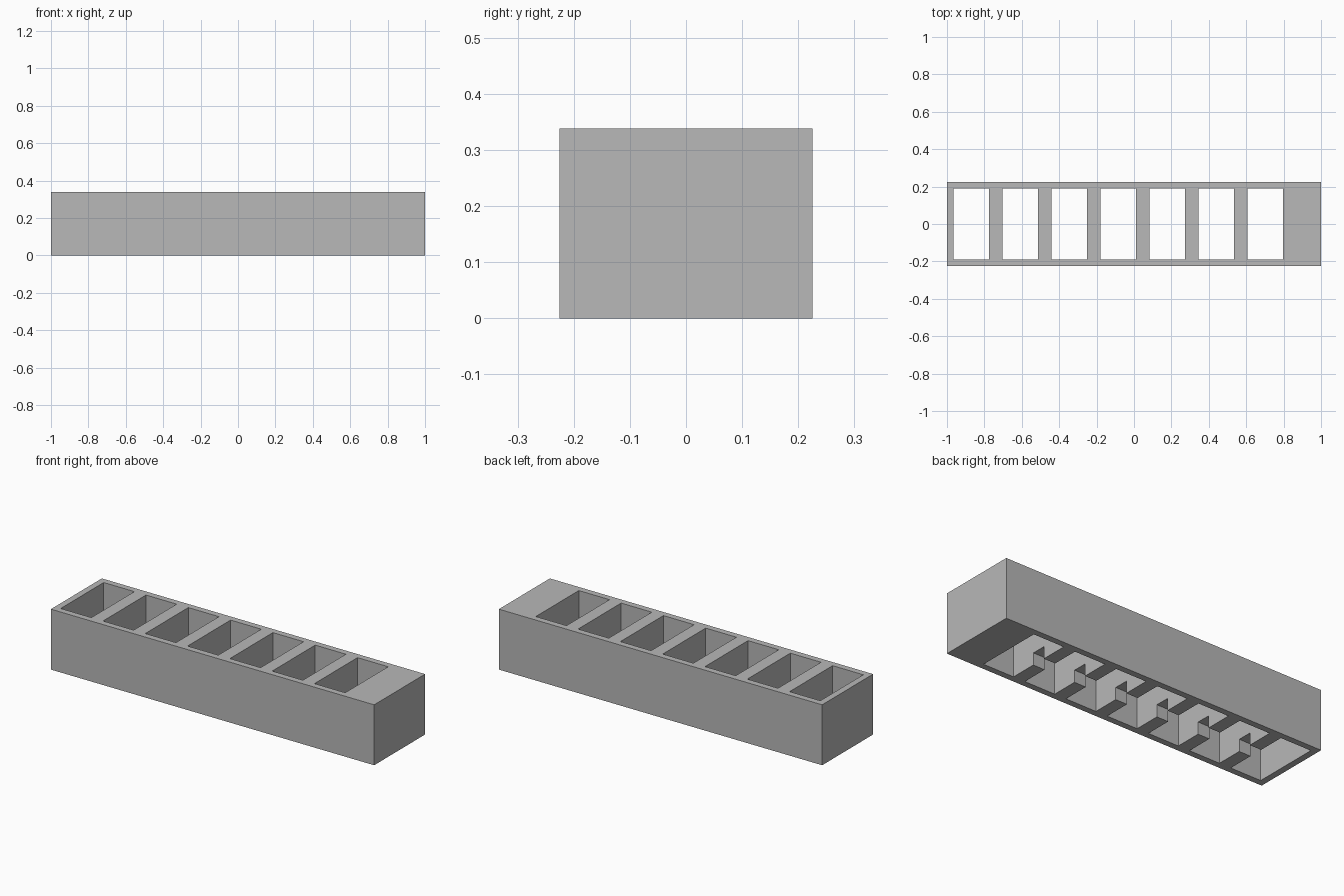
import bpy

LENGTH, DEPTH, HEIGHT = 2.0, 0.45, 0.338
HOLES, PITCH, FIRST_X = 7, 0.2617, -0.869
HOLE_W, HOLE_D = 0.19, 0.38
CHANNEL_W, CHANNEL_H = 0.08, 0.068

if "Cube" in bpy.data.objects:
    bpy.data.objects.remove(bpy.data.objects["Cube"], do_unlink=True)


def box(name, size, centre):
    """Axis-aligned box with its scale baked into the mesh."""
    bpy.ops.mesh.primitive_cube_add(size=1, location=centre)
    obj = bpy.context.object
    obj.name = name
    obj.scale = size
    bpy.ops.object.transform_apply(location=True, rotation=False, scale=True)
    return obj


def cut(target, cutter):
    """Subtract the cutter from the target, then discard it."""
    cutter.hide_render = True
    mod = target.modifiers.new("cut", "BOOLEAN")
    mod.operation = "DIFFERENCE"
    mod.solver = "EXACT"
    mod.object = cutter
    bpy.context.view_layer.objects.active = target
    bpy.ops.object.modifier_apply(modifier=mod.name)
    bpy.data.objects.remove(cutter, do_unlink=True)


# Solid block
block = box("slotted_block", (LENGTH, DEPTH, HEIGHT), (0, 0, HEIGHT / 2))

# Row of rectangular holes through the block, leaving one end solid
for i in range(HOLES):
    x = FIRST_X + i * PITCH
    cut(block, box("hole_cutter", (HOLE_W, HOLE_D, HEIGHT * 2), (x, 0, HEIGHT / 2)))

# Channel under the dividers, from the first hole to the last
span = (HOLES - 1) * PITCH
cut(block, box("channel_cutter", (span, CHANNEL_W, CHANNEL_H * 2),
               (FIRST_X + span / 2, 0, 0)))

# Plain grey finish
grey = bpy.data.materials.new("plain_grey")
grey.use_nodes = True
colour = (0.48, 0.48, 0.48, 1)
grey.diffuse_color = colour
grey.node_tree.nodes["Principled BSDF"].inputs["Base Color"].default_value = colour
block.data.materials.clear()
block.data.materials.append(grey)
